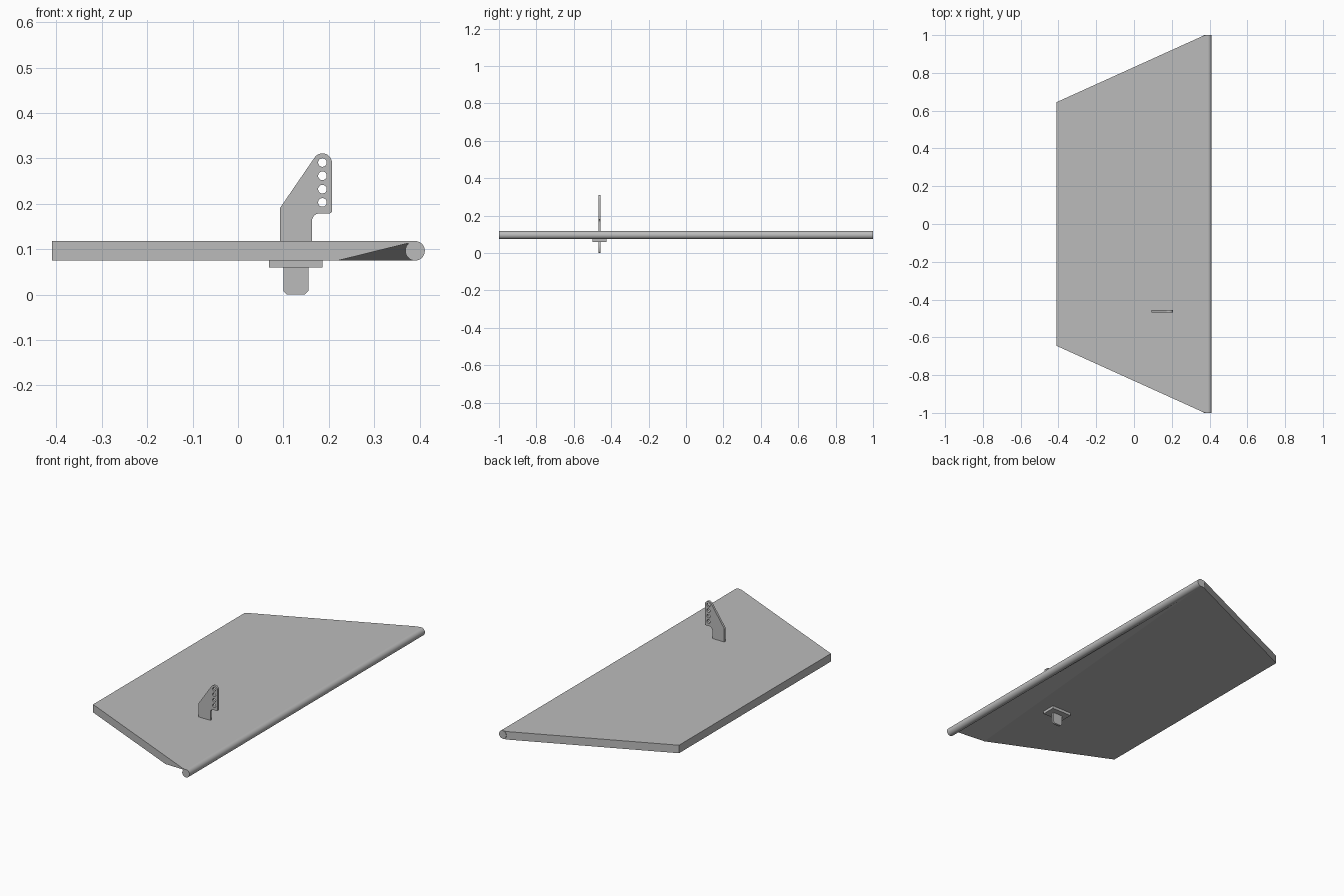
import bpy
import bmesh
from math import cos, sin, pi, radians

cube = bpy.data.objects.get("Cube")
if cube:
    bpy.data.objects.remove(cube, do_unlink=True)

grey = bpy.data.materials.new("plain grey")
grey.use_nodes = True
grey.diffuse_color = (0.5, 0.5, 0.5, 1)
grey.node_tree.nodes["Principled BSDF"].inputs["Base Color"].default_value = (0.5, 0.5, 0.5, 1)

BOTTOM, TOP = 0.075, 0.118
HORN_Y = -0.462


def mesh_object(name, bm):
    bmesh.ops.recalc_face_normals(bm, faces=bm.faces)
    mesh = bpy.data.meshes.new(name)
    bm.to_mesh(mesh)
    bm.free()
    mesh.materials.append(grey)
    obj = bpy.data.objects.new(name, mesh)
    bpy.context.collection.objects.link(obj)
    return obj


def arc(cx, cz, r, start, end, steps=8):
    angles = [radians(start + (end - start) * i / steps) for i in range(steps + 1)]
    return [(cx + r * cos(a), cz + r * sin(a)) for a in angles]


def flat_plate(name, outlines, thickness):
    """Upright plate from closed outlines in x and z; inner outlines become holes."""
    curve = bpy.data.curves.new(name, "CURVE")
    curve.dimensions = "2D"
    curve.fill_mode = "BOTH"
    curve.extrude = thickness / 2
    for points in outlines:
        spline = curve.splines.new("POLY")
        spline.points.add(len(points) - 1)
        for p, (x, z) in zip(spline.points, points):
            p.co = (x, z, 0, 1)
        spline.use_cyclic_u = True
    curve.materials.append(grey)
    obj = bpy.data.objects.new(name, curve)
    obj.location.y = HORN_Y
    obj.rotation_euler.x = pi / 2
    bpy.context.collection.objects.link(obj)
    select(obj)
    bpy.ops.object.convert(target="MESH")
    return bpy.context.object


def select(obj):
    bpy.ops.object.select_all(action="DESELECT")
    obj.select_set(True)
    bpy.context.view_layer.objects.active = obj


# Tapered panel, its underside rising towards the front hinge corner
bm = bmesh.new()
plan = [(-0.41, -0.645), (0.22, -0.93), (0.37, -0.998),
        (0.39, -0.998), (0.39, 0.998), (0.37, 0.998), (-0.41, 0.645)]
upper = [bm.verts.new((x, y, TOP)) for x, y in plan]
lower = [bm.verts.new((x, y, 0.112 if i in (2, 3) else BOTTOM))
         for i, (x, y) in enumerate(plan)]
bm.faces.new(upper)
for i in range(len(plan)):
    j = (i + 1) % len(plan)
    bm.faces.new((upper[i], upper[j], lower[j], lower[i]))
for face in ((0, 1, 4, 5, 6), (1, 2, 4), (2, 3, 4)):
    bm.faces.new([lower[i] for i in face])
mesh_object("panel", bm)

# Round hinge rod along the straight edge
bm = bmesh.new()
bmesh.ops.create_cone(bm, cap_ends=True, segments=48,
                      radius1=0.0215, radius2=0.0215, depth=2)
rod = mesh_object("hinge_rod", bm)
rod.location = (0.39, 0, (BOTTOM + TOP) / 2)
rod.rotation_euler.x = pi / 2
select(rod)
bpy.ops.object.shade_smooth_by_angle(angle=radians(30))

# Control horn with a row of holes
outline = [(0.092, 0.1), (0.163, 0.1)]
outline += arc(0.18, 0.162, 0.017, 180, 90)
outline += arc(0.202, 0.184, 0.005, -90, 0, 4)
outline += arc(0.186, 0.29, 0.021, 0, 146, 14)
outline += [(0.092, 0.19)]
holes = [arc(0.186, 0.203 + 0.0293 * i, 0.0095, 0, 345, 23) for i in range(4)]
horn = flat_plate("control_horn", [outline] + holes, 0.012)
select(horn)
bpy.ops.object.shade_smooth_by_angle(angle=radians(30))

# Tab passing through the panel, with clipped lower corners
flat_plate("lower_tab", [[(0.1, 0.08), (0.1, 0.008), (0.108, 0), (0.147, 0),
                          (0.155, 0.008), (0.155, 0.08)]], 0.012)

# Backing plate under the panel
bm = bmesh.new()
bmesh.ops.create_cube(bm, size=1)
bmesh.ops.scale(bm, vec=(0.118, 0.075, 0.016), verts=bm.verts)
plate = mesh_object("backing_plate", bm)
plate.location = (0.127, HORN_Y, 0.068)
